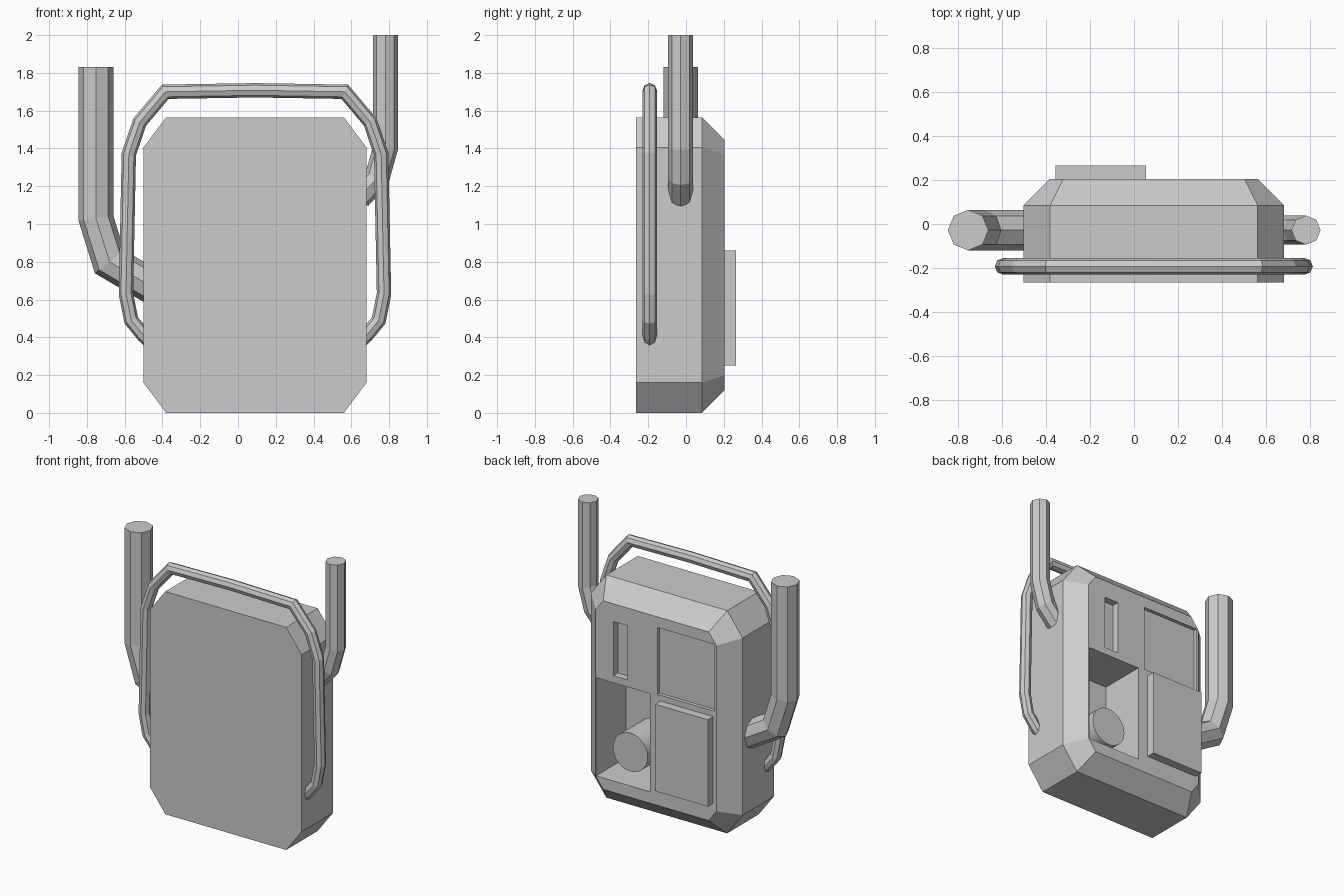
import bpy, bmesh, math
from mathutils import Vector

if "Cube" in bpy.data.objects:
    bpy.data.objects.remove(bpy.data.objects["Cube"])

CX = 0.09  # centre line of the pack body


def loft(name, rings):
    """Join rings of equal point count and cap both ends."""
    bm = bmesh.new()
    vs = [[bm.verts.new(p) for p in ring] for ring in rings]
    n = len(rings[0])
    for a, b in zip(vs, vs[1:]):
        for i in range(n):
            j = (i + 1) % n
            bm.faces.new((a[i], a[j], b[j], b[i]))
    bm.faces.new(vs[0])
    bm.faces.new(vs[-1])
    bmesh.ops.recalc_face_normals(bm, faces=bm.faces)
    me = bpy.data.meshes.new(name)
    bm.to_mesh(me)
    bm.free()
    ob = bpy.data.objects.new(name, me)
    bpy.context.collection.objects.link(ob)
    return ob


def octagon(hw, z0, z1, cx, cz, y):
    """Rectangle with cut corners in the xz plane."""
    xl, xr = CX - hw, CX + hw
    return [(x, y, z) for x, z in (
        (xl + cx, z0), (xr - cx, z0), (xr, z0 + cz), (xr, z1 - cz),
        (xr - cx, z1), (xl + cx, z1), (xl, z1 - cz), (xl, z0 + cz))]


def box(name, x0, x1, y0, y1, z0, z1):
    return loft(name, [[(x0, y, z0), (x1, y, z0), (x1, y, z1), (x0, y, z1)]
                       for y in (y0, y1)])


def tube(name, path, y, r, sides=8):
    """Mitred low-poly tube along an xz path."""
    pts = [Vector(p) for p in path]
    rings = []
    for i, p in enumerate(pts):
        d0 = (p - pts[i - 1]).normalized() if i else None
        d1 = (pts[i + 1] - p).normalized() if i < len(pts) - 1 else None
        d0, d1 = d0 or d1, d1 or d0
        t = (d0 + d1).normalized()
        side = Vector((t.y, -t.x)) / t.dot(d0)
        ring = []
        for k in range(sides):
            a = 2 * math.pi * k / sides
            q = p + side * r * math.cos(a)
            ring.append((q.x, y + r * math.sin(a), q.y))
        rings.append(ring)
    return loft(name, rings)


# Main body with chamfered corners and bevelled back
body = loft("pack_body", [
    octagon(0.59, 0, 1.565, 0.12, 0.16, -0.265),
    octagon(0.59, 0, 1.565, 0.12, 0.16, 0.085),
    octagon(0.47, 0.12, 1.445, 0.06, 0.08, 0.205)])

# Recesses in the back: deep bay, shallow panel, small slot
cutters = [
    box("bay_cutter", 0.135, 0.555, -0.125, 0.4, 0.20, 0.89),
    box("panel_cutter", -0.365, 0.08, 0.18, 0.4, 0.90, 1.37),
    box("slot_cutter", 0.31, 0.42, 0.155, 0.4, 0.94, 1.32)]
bpy.context.view_layer.objects.active = body
for c in cutters:
    c.hide_render = True
    mod = body.modifiers.new(c.name, 'BOOLEAN')
    mod.operation = 'DIFFERENCE'
    mod.solver = 'EXACT'
    mod.object = c
    bpy.ops.object.modifier_apply(modifier=mod.name)
for c in cutters:
    bpy.data.objects.remove(c)

# Raised cover plate
box("cover_plate", -0.355, 0.055, 0.19, 0.265, 0.25, 0.86)

# Round canister in the bay
bpy.ops.mesh.primitive_cylinder_add(vertices=32, radius=0.135, depth=0.275,
                                    location=(0.335, 0.0025, 0.40),
                                    rotation=(math.pi / 2, 0, 0))
bpy.context.object.name = "canister"
bpy.ops.object.shade_smooth_by_angle()

# Side pipes
tube("large_pipe", [(-0.752, 1.83), (-0.752, 1.03), (-0.68, 0.80), (-0.45, 0.665)],
     -0.028, 0.092)
tube("small_pipe", [(0.78, 2.0), (0.78, 1.40), (0.735, 1.24), (0.64, 1.14)],
     -0.028, 0.066)

# Carry frame, half path mirrored about the body centre
half = [(0.54, 0.365), (0.59, 0.41), (0.655, 0.49), (0.683, 0.63),
        (0.668, 1.37), (0.61, 1.54), (0.475, 1.70)]
path = ([(CX + x, z) for x, z in half] + [(CX, 1.708)]
        + [(CX - x, z) for x, z in reversed(half)])
tube("carry_frame", path, -0.192, 0.038)
